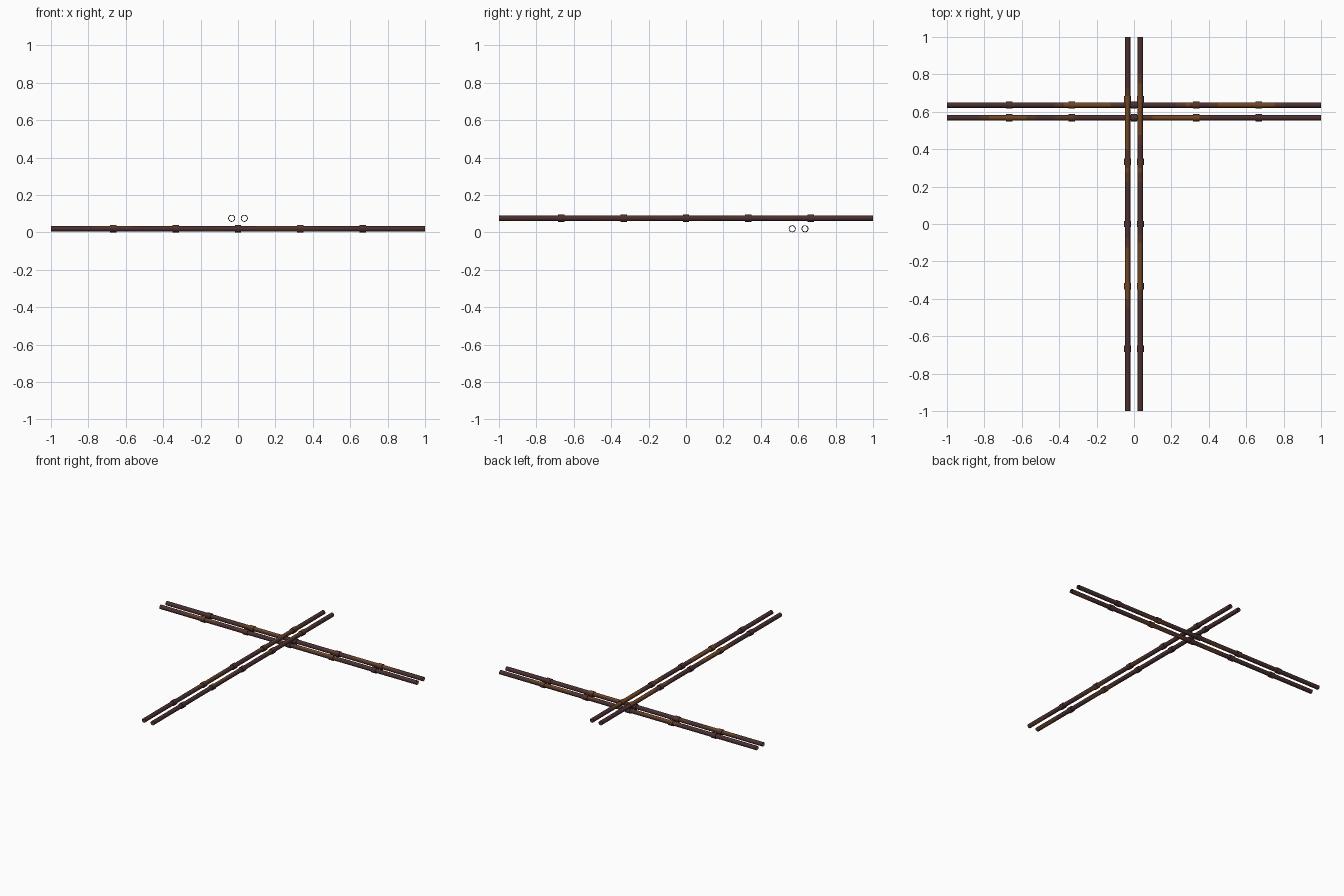
import bpy, bmesh, math
from mathutils import Matrix

if "Cube" in bpy.data.objects:
    bpy.data.objects.remove(bpy.data.objects["Cube"])

R_PIPE, R_COLLAR, COLLAR_LEN, SIDES = 0.0145, 0.019, 0.034, 16
JOINTS = [-2 / 3, -1 / 3, 0, 1 / 3, 2 / 3]
TOP, BOTTOM = 90, 270


def material(name, srgb):
    m = bpy.data.materials.new(name)
    lin = [((c / 255 + 0.055) / 1.055) ** 2.4 for c in srgb]
    m.diffuse_color = (*lin, 1)
    m.use_nodes = True
    m.node_tree.nodes["Principled BSDF"].inputs["Base Color"].default_value = m.diffuse_color
    return m


MATS = [material("dark_iron_brown", (74, 47, 48)),
        material("rust_brown", (114, 70, 34)),
        material("deep_rust", (88, 54, 40))]


def lathe(name, profile, axis, centre, rust):
    """Revolve (position, radius) points around a horizontal axis."""
    bm = bmesh.new()
    rings = []
    for t, r in profile:
        rings.append([bm.verts.new((t, r * math.cos(a), r * math.sin(a)))
                      for a in (2 * math.pi * i / SIDES for i in range(SIDES))])
    for a, b in zip(rings, rings[1:]):
        for i in range(SIDES):
            j = (i + 1) % SIDES
            f = bm.faces.new((a[i], a[j], b[j], b[i]))
            mid = f.calc_center_median()
            angle = math.degrees(math.atan2(mid.z, mid.y))
            # rust streaks: strong in the middle, fading at their borders
            for lo, hi, facing in rust:
                off = abs((angle - facing + 180) % 360 - 180)
                if lo < mid.x < hi and off < 60:
                    edge = min(mid.x - lo, hi - mid.x)
                    strong = edge > 0.05 and off < 40
                    f.material_index = 1 if strong else 2
    turn = Matrix.Rotation(math.pi / 2 if axis == 'Y' else 0, 4, 'Z')
    bm.transform(Matrix.Translation(centre) @ turn)
    bmesh.ops.recalc_face_normals(bm, faces=bm.faces)
    me = bpy.data.meshes.new(name)
    bm.to_mesh(me)
    bm.free()
    for m in MATS:
        me.materials.append(m)
    ob = bpy.data.objects.new(name, me)
    bpy.context.collection.objects.link(ob)
    bpy.context.view_layer.objects.active = ob
    ob.select_set(True)
    bpy.ops.object.shade_smooth_by_angle(angle=math.radians(40))
    ob.select_set(False)


def pipe(name, axis, centre, rust):
    # open tube, then collars at every joint
    steps = 80
    lathe(name, [(-1 + 2 * i / steps, R_PIPE) for i in range(steps + 1)],
          axis, centre, rust)
    h = COLLAR_LEN / 2
    for k, t in enumerate(JOINTS):
        lathe(f"{name}_collar_{k + 1}",
              [(t - h, R_PIPE), (t - h, R_COLLAR), (t + h, R_COLLAR), (t + h, R_PIPE)],
              axis, centre, rust)


# lower pair of pipes running left to right
pipe("cross_pipe_back", 'X', (0, 0.636, 0.019),
     [(-0.42, -0.08, TOP), (0.22, 0.35, TOP), (0.39, 0.80, TOP),
      (-0.25, -0.05, BOTTOM), (0.25, 0.5, BOTTOM)])
pipe("cross_pipe_front", 'X', (0, 0.568, 0.019),
     [(-0.82, -0.52, TOP), (-0.42, -0.32, TOP), (0.05, 0.40, TOP),
      (-0.25, -0.05, BOTTOM), (0.05, 0.5, BOTTOM), (0.82, 1, BOTTOM)])
# upper pair running front to back
pipe("long_pipe_left", 'Y', (-0.034, 0, 0.075),
     [(-0.45, -0.08, TOP - 20), (0.22, 0.34, TOP - 20), (0.36, 0.72, TOP - 20),
      (-1, -0.8, BOTTOM), (-0.5, -0.2, BOTTOM)])
pipe("long_pipe_right", 'Y', (0.034, 0, 0.075),
     [(-0.40, -0.05, TOP - 20), (0.22, 0.34, TOP - 20), (0.42, 0.80, TOP - 20),
      (-1, -0.8, BOTTOM), (-0.5, -0.2, BOTTOM), (0.0, 0.15, BOTTOM)])
